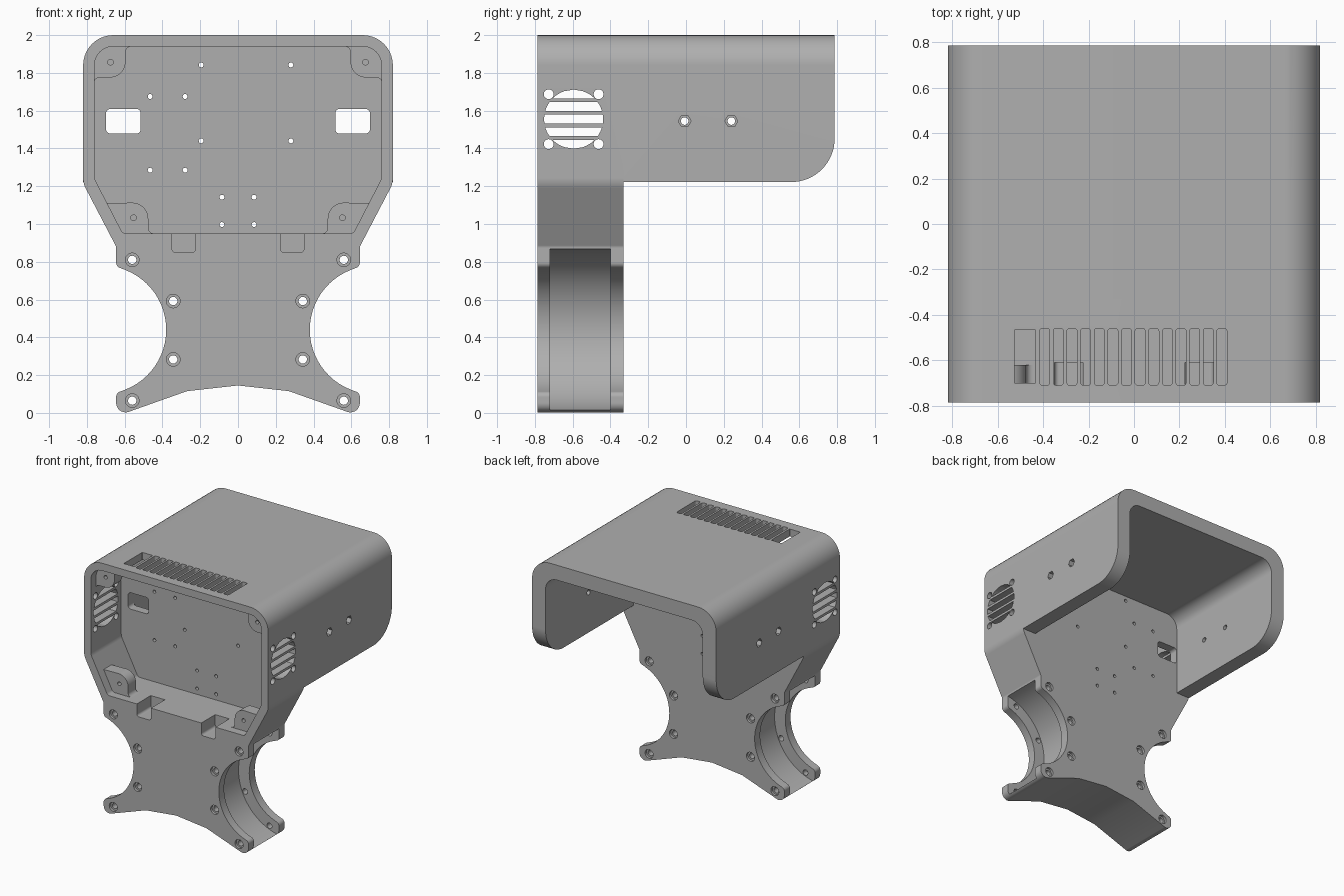
import bpy, bmesh, math
from mathutils import Vector

if "Cube" in bpy.data.objects:
    bpy.data.objects.remove(bpy.data.objects["Cube"], do_unlink=True)

FRONT, REAR, BACK = -0.787, 0.787, -0.33   # front face, hood end, back of the main body
INNER = -0.40                              # back of the cavity
SIDES = (-1, 1)

grey = bpy.data.materials.new("plain grey")
grey.use_nodes = True
colour = (0.43, 0.43, 0.43, 1)
grey.diffuse_color = colour
grey.node_tree.nodes["Principled BSDF"].inputs["Base Color"].default_value = colour


def rounded(points, steps=10):
    """Replace each (u, v, radius) corner by an arc; plain (u, v) stays sharp."""
    out = []
    for i, p in enumerate(points):
        c = Vector(p[:2])
        if len(p) < 3:
            out.append(c)
            continue
        a = (Vector(points[i - 1][:2]) - c).normalized()
        b = (Vector(points[(i + 1) % len(points)][:2]) - c).normalized()
        half = a.angle(b) / 2
        centre = c + (a + b).normalized() * p[2] / math.sin(half)
        start = c + a * p[2] / math.tan(half) - centre
        end = c + b * p[2] / math.tan(half) - centre
        sweep = math.pi - 2 * half
        for k in range(steps + 1):
            t = k / steps
            mix = start * math.sin((1 - t) * sweep) + end * math.sin(t * sweep)
            out.append(centre + mix / math.sin(sweep))
    return out


def mirrored(half):
    """Close a right-hand half outline with its reflection."""
    return half + [(-p[0], *p[1:]) for p in reversed(half) if p[0] > 0]


def circle(u, v, r, n=24):
    return [(u + r * math.cos(math.tau * k / n), v + r * math.sin(math.tau * k / n)) for k in range(n)]


def box(u0, u1, v0, v1, r):
    return rounded([(u0, v0, r), (u1, v0, r), (u1, v1, r), (u0, v1, r)], 5)


def prism(name, outlines, axis, lo, hi):
    """Extrude 2D outlines along an axis: x uses (y, z), y uses (x, z), z uses (x, y)."""
    place = {"x": lambda u, v, w: (w, u, v), "y": lambda u, v, w: (u, w, v),
             "z": lambda u, v, w: (u, v, w)}[axis]
    bm = bmesh.new()
    for outline in outlines:
        rings = [[bm.verts.new(place(p[0], p[1], w)) for p in outline] for w in (lo, hi)]
        bm.faces.new(rings[0])
        bm.faces.new(rings[1])
        for i in range(len(outline)):
            bm.faces.new((rings[0][i - 1], rings[0][i], rings[1][i], rings[1][i - 1]))
    bmesh.ops.recalc_face_normals(bm, faces=bm.faces)
    mesh = bpy.data.meshes.new(name)
    bm.to_mesh(mesh)
    bm.free()
    mesh.materials.append(grey)
    obj = bpy.data.objects.new(name, mesh)
    bpy.context.scene.collection.objects.link(obj)
    return obj


def combine(obj, cutter, operation="DIFFERENCE"):
    """Apply a boolean and discard the helper."""
    cutter.hide_render = True
    mod = obj.modifiers.new("cut", "BOOLEAN")
    mod.operation, mod.solver, mod.object = operation, "EXACT", cutter
    result = bpy.data.meshes.new_from_object(obj.evaluated_get(bpy.context.evaluated_depsgraph_get()))
    obj.modifiers.clear()
    obj.data = result
    bpy.data.objects.remove(cutter, do_unlink=True)


def cut(obj, outlines, axis, lo, hi):
    combine(obj, prism("cutter", outlines, axis, lo, hi), "DIFFERENCE")


def finish(obj):
    bpy.ops.object.select_all(action="DESELECT")
    obj.select_set(True)
    bpy.context.view_layer.objects.active = obj
    bpy.ops.object.shade_smooth_by_angle(angle=math.radians(30))
    obj.modifiers.new("weighted normals", "WEIGHTED_NORMAL").keep_sharp = True


# Main body: rounded box on top, four arms around the side arcs below
ARC_X, ARC_Z, ARC_R = 0.72, 0.44, 0.34
reach = math.acos(0.12 / ARC_R)
arc = []
for k in range(25):
    a = reach * (1 - k / 12)
    arc.append((ARC_X - ARC_R * math.cos(a), ARC_Z + ARC_R * math.sin(a)))
half = [(0, 2), (0.82, 2, 0.16), (0.82, 1.215, 0.12), (0.645, 0.88, 0.03), (0.645, 0.775, 0.03),
        *arc, (0.645, 0.105, 0.03), (0.645, -0.018, 0.05), (0.27, 0.115), (0, 0.145)]
body = prism("main_body", [rounded(mirrored(half))], "y", FRONT, BACK)

# Front cavity and the two notches in its floor
cavity = [(0, 1.94), (0.76, 1.94, 0.1), (0.76, 1.24, 0.08), (0.61, 0.95, 0.03), (0, 0.95)]
cut(body, [rounded(mirrored(cavity))], "y", FRONT - 0.1, INNER)
cut(body, [box(s * 0.287 - 0.063, s * 0.287 + 0.063, 0.85, 1.05, 0.02) for s in SIDES],
    "y", FRONT - 0.1, -0.61)

# Grooves between the front and back flanges of the arms
cut(body, [circle(s * ARC_X, ARC_Z, 0.435, 72) for s in SIDES], "y", -0.72, INNER)

# Bolt holes with shallow counterbores on both faces
bolts = [(s * x, z) for s in SIDES for x, z in ((0.56, 0.81), (0.343, 0.592), (0.343, 0.283), (0.56, 0.065))]
cut(body, [circle(x, z, 0.022) for x, z in bolts], "y", -1, 0)
for y in (FRONT, BACK):
    cut(body, [circle(x, z, 0.036) for x, z in bolts], "y", y - 0.02, y + 0.02)

# Windows and small screw holes through the back wall
screws = [(x, z) for x in (-0.465, -0.28) for z in (1.675, 1.285)]
screws += [(x, z) for x in (-0.195, 0.28) for z in (1.842, 1.44)]
screws += [(x, z) for x in (-0.085, 0.085) for z in (1.142, 0.997)]
openings = [circle(x, z, 0.013, 16) for x, z in screws]
openings += [box(s * 0.607 - 0.092, s * 0.607 + 0.092, 1.478, 1.61, 0.025) for s in SIDES]
cut(body, openings, "y", -0.5, -0.2)

# Round fan grilles with corner holes through both side walls
FAN_Y, FAN_Z, FAN_R = -0.595, 1.555, 0.156
grille = []
for k in range(-2, 3):
    low, high = (FAN_Z + k * 0.0665 + d for d in (-0.0235, 0.0235))
    low, high = max(low, FAN_Z - FAN_R), min(high, FAN_Z + FAN_R)
    levels = [low + (high - low) * t / 6 for t in range(7)]
    edge = [(math.sqrt(max(FAN_R ** 2 - (z - FAN_Z) ** 2, 1e-5)), z) for z in levels]
    grille.append([(FAN_Y + w, z) for w, z in edge] + [(FAN_Y - w, z) for w, z in reversed(edge)])
grille += [circle(FAN_Y + a * 0.132, FAN_Z + b * 0.132, 0.026) for a in SIDES for b in SIDES]
cut(body, grille, "x", -1, 1)

# Vent slots and one wide opening in the top
slots = [box(x - 0.022, x + 0.022, -0.71, -0.46, 0.012) for x in (-0.393 + 0.06 * k for k in range(14))]
slots.append(box(-0.527, -0.433, -0.70, -0.465, 0.004))
cut(body, slots, "z", 1.9, 2.1)
finish(body)

# Screw tabs in the cavity corners
upper = [(0.56, 1.95), (0.56, 1.94), (0.595, 1.94, 0.03), (0.595, 1.775, 0.085), (0.76, 1.775, 0.025),
         (0.76, 1.745), (0.775, 1.745), (0.775, 1.955, 0.11)]
lower = [(0.44, 0.94), (0.44, 0.95), (0.475, 0.95, 0.03), (0.475, 1.115, 0.085), (0.70, 1.11), (0.62, 0.94)]
for level, shape, hole in (("upper", upper, (0.675, 1.857)), ("lower", lower, (0.553, 1.033))):
    for s, side in zip(SIDES, ("right", "left")):
        outline = [(s * p[0], p[1]) for p in rounded(shape)]
        tab = prism(f"{level}_{side}_screw_tab", [outline], "y", -0.72, -0.62)
        cut(tab, [circle(s * hole[0], hole[1], 0.015, 16)], "y", -1, 0)
        finish(tab)

# Rear hood: top and side walls, open below, with rounded lower rear corners
shell = [(0, 2), (0.82, 2, 0.16), (0.82, 1.222), (0.70, 1.222), (0.70, 1.88, 0.1), (0, 1.88)]
outline = mirrored(shell[:4])
inside = mirrored(shell[4:])
hood = prism("rear_hood", [rounded(outline)], "y", BACK, REAR)
cut(hood, [rounded([(0.70, 1), *shell[4:5], (-0.70, 1.88, 0.1), (-0.70, 1)])], "y", -1, 1)
side_profile = rounded([(-0.6, 1.222), (REAR, 1.222, 0.23), (REAR, 2.1), (-0.6, 2.1)], 16)
combine(hood, prism("cutter", [side_profile], "x", -1, 1), "INTERSECT")

# Side screw holes with hexagonal nut pockets
nuts = [(-0.007, 1.545), (0.24, 1.545)]
cut(hood, [circle(y, z, 0.02) for y, z in nuts], "x", -1, 1)
for s in SIDES:
    cut(hood, [circle(y, z, 0.034, 6) for y, z in nuts], "x", s * 0.82 - 0.04, s * 0.82 + 0.04)
finish(hood)
